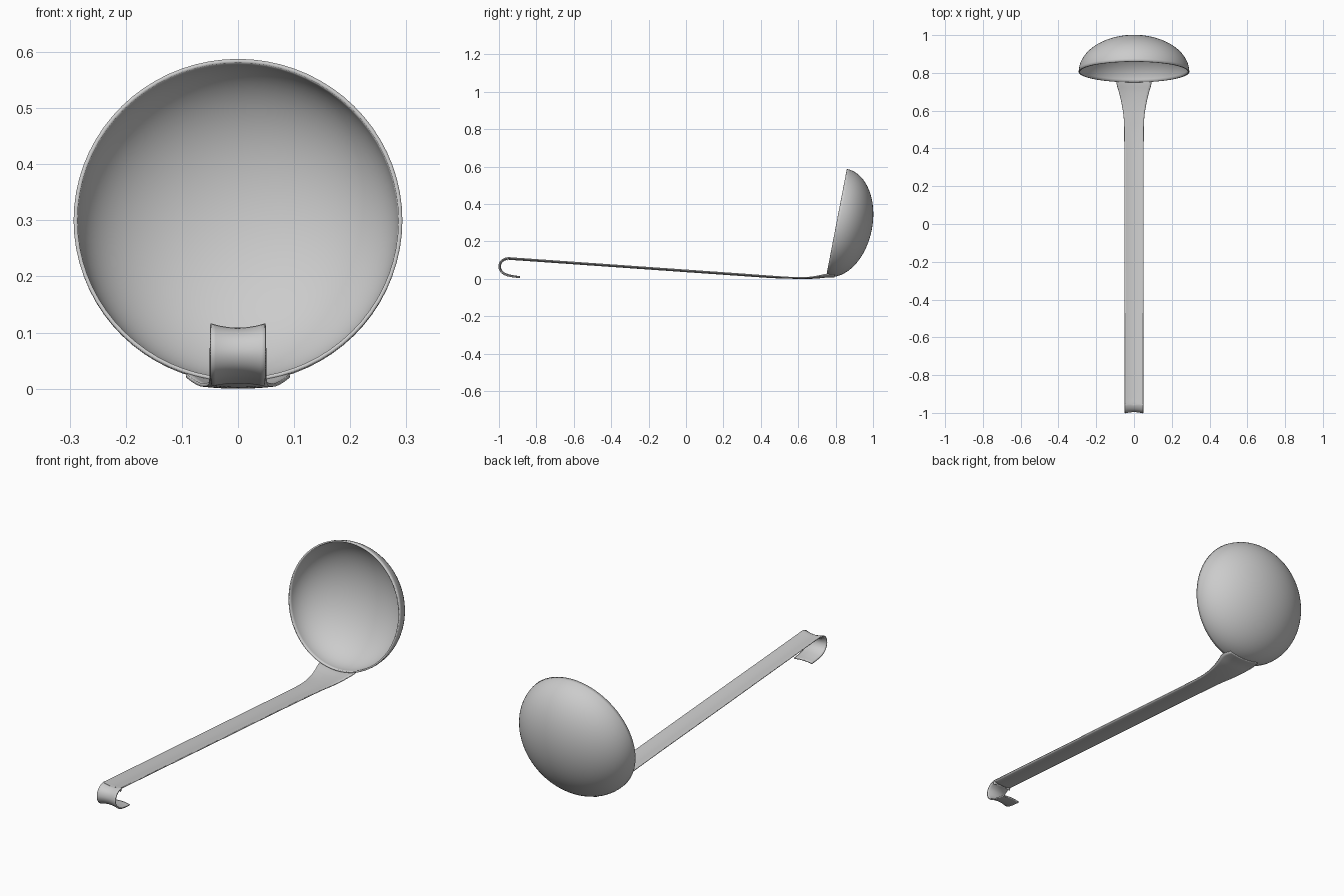
import bpy, bmesh, math
from mathutils import Vector, Matrix

if "Cube" in bpy.data.objects:
    bpy.data.objects.remove(bpy.data.objects["Cube"])


def finish(name, verts, faces, thickness, offset):
    me = bpy.data.meshes.new(name)
    me.from_pydata(verts, [], faces)
    bm = bmesh.new()
    bm.from_mesh(me)
    bmesh.ops.recalc_face_normals(bm, faces=bm.faces)
    bm.to_mesh(me)
    bm.free()
    ob = bpy.data.objects.new(name, me)
    bpy.context.collection.objects.link(ob)
    mod = ob.modifiers.new("thickness", 'SOLIDIFY')
    mod.thickness = thickness
    mod.offset = offset
    bpy.ops.object.select_all(action='DESELECT')
    ob.select_set(True)
    bpy.context.view_layer.objects.active = ob
    bpy.ops.object.shade_smooth_by_angle(angle=math.radians(40))
    return ob


def catmull(rows, steps):
    out = []
    rows = [Vector(r) for r in rows]
    p = [2 * rows[0] - rows[1]] + rows + [2 * rows[-1] - rows[-2]]
    for i in range(1, len(p) - 2):
        a, b, c, d = p[i - 1:i + 3]
        for s in range(steps):
            t = s / steps
            out.append(0.5 * (2 * b + (c - a) * t + (2 * a - 5 * b + 4 * c - d) * t * t
                              + (3 * b - a - 3 * c + d) * t ** 3))
    return out + [rows[-1]]


# Bowl: half ellipsoid, tilted so that its rim faces forward
R, DEPTH, SEG, RINGS = 0.293, 0.192, 72, 20
tilt = Matrix.Translation((0, 0.805, 0.30)) @ Matrix.Rotation(math.radians(-10.9), 4, 'X')
verts = [tilt @ Vector((0, DEPTH, 0))]
faces = []
for i in range(1, RINGS + 1):
    a = math.pi / 2 * i / RINGS
    for j in range(SEG):
        b = math.tau * j / SEG
        verts.append(tilt @ Vector((R * math.sin(a) * math.cos(b), DEPTH * math.cos(a),
                                    R * math.sin(a) * math.sin(b))))
for j in range(SEG):
    k = (j + 1) % SEG
    faces.append((0, 1 + j, 1 + k))
    for i in range(RINGS - 1):
        o = 1 + i * SEG
        faces.append((o + j, o + SEG + j, o + SEG + k, o + k))
bowl = finish("bowl", verts, faces, 0.007, -1)

# Handle: hooked strip with a shallow curved section, flaring under the bowl
# Each station: y, z, half width, edge lift
stations = [
    (-0.888, 0.012, 0.047, 0.005), (-0.925, 0.017, 0.048, 0.006),
    (-0.960, 0.026, 0.049, 0.007), (-0.984, 0.042, 0.049, 0.007),
    (-0.993, 0.066, 0.049, 0.007), (-0.983, 0.091, 0.049, 0.008),
    (-0.955, 0.105, 0.049, 0.008), (-0.915, 0.103, 0.049, 0.008),
    (-0.60, 0.081, 0.049, 0.008), (-0.20, 0.053, 0.050, 0.008),
    (0.20, 0.025, 0.050, 0.008), (0.45, 0.008, 0.051, 0.007),
    (0.56, 0.004, 0.054, 0.004), (0.64, 0.003, 0.066, 0.004),
    (0.70, 0.005, 0.080, 0.009), (0.75, 0.010, 0.092, 0.014),
    (0.795, 0.011, 0.082, 0.012)]
path = catmull([(y, z, w, c) for y, z, w, c in stations], 6)
COLS = 12
verts, faces = [], []
for i, (y, z, w, c) in enumerate(path):
    a, b = path[max(i - 1, 0)], path[min(i + 1, len(path) - 1)]
    t = Vector((b[0] - a[0], b[1] - a[1])).normalized()
    for j in range(COLS + 1):
        u = 2 * j / COLS - 1
        verts.append((u * w, y - t.y * c * u * u, z + t.x * c * u * u))
n = COLS + 1
for i in range(len(path) - 1):
    for j in range(COLS):
        faces.append((i * n + j, i * n + j + 1, (i + 1) * n + j + 1, (i + 1) * n + j))
handle = finish("handle", verts, faces, 0.006, 0)
